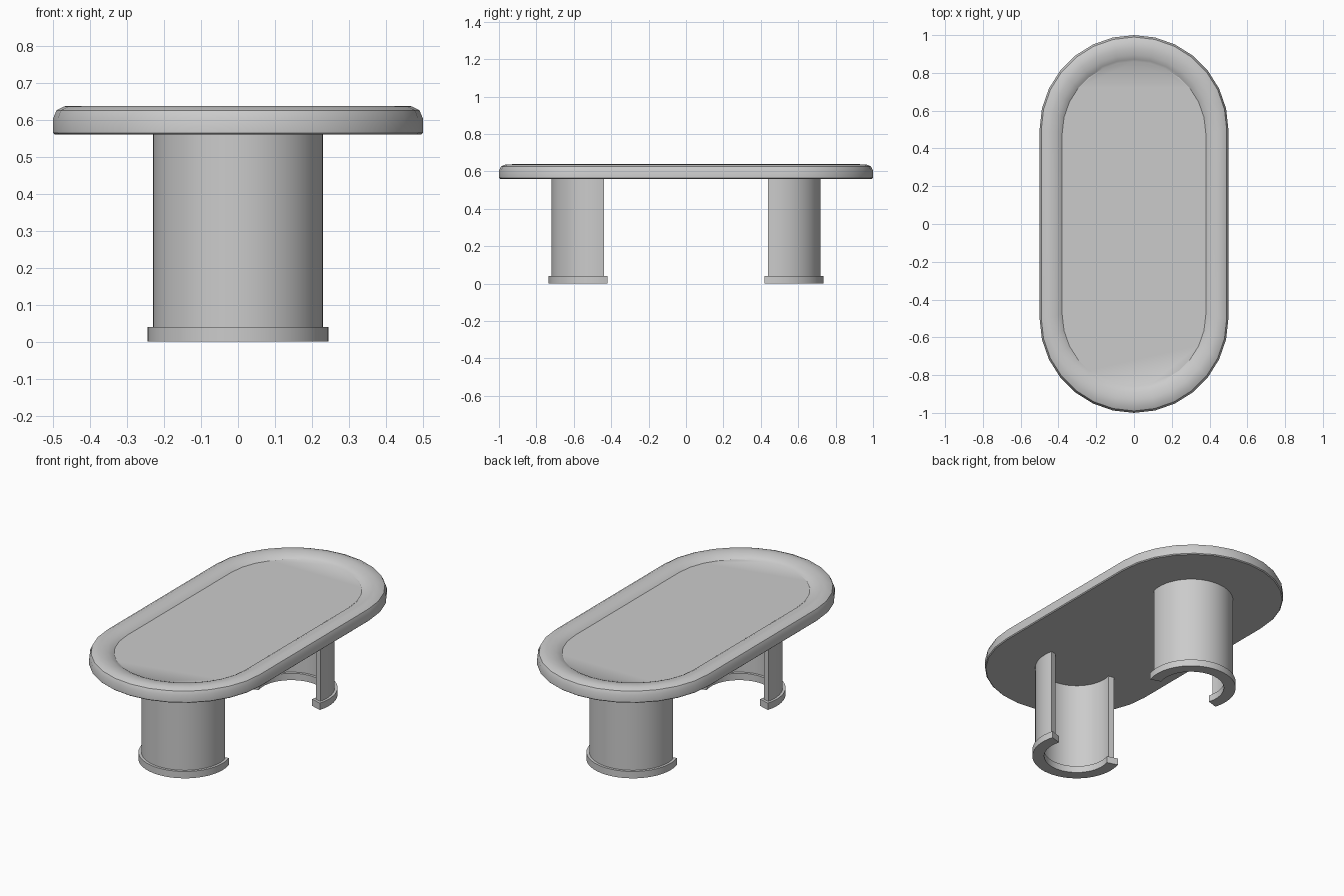
import bpy, bmesh, math

if "Cube" in bpy.data.objects:
    bpy.data.objects.remove(bpy.data.objects["Cube"])

def finish(bm, name, angle=35):
    bmesh.ops.recalc_face_normals(bm, faces=bm.faces)
    me = bpy.data.meshes.new(name)
    bm.to_mesh(me)
    bm.free()
    ob = bpy.data.objects.new(name, me)
    bpy.context.collection.objects.link(ob)
    bpy.ops.object.select_all(action='DESELECT')
    ob.select_set(True)
    bpy.context.view_layer.objects.active = ob
    bpy.ops.object.shade_smooth_by_angle(angle=math.radians(angle))
    return ob

def stadium(r, cy, z, n=14):
    pts = []
    for sign, start in ((1, 0), (-1, math.pi)):
        for i in range(n + 1):
            a = start + math.pi * i / n
            pts.append((r * math.cos(a), sign * cy + r * math.sin(a), z))
    return pts

# table top: oval outline lofted through the rounded raised rim profile
def table_top():
    profile = [(0.495, 0.56), (0.5, 0.565), (0.5, 0.605), (0.491, 0.626),
               (0.47, 0.637), (0.44, 0.638), (0.41, 0.632),
               (0.39, 0.622), (0.38, 0.614)]
    bm = bmesh.new()
    rings = []
    for r, z in profile:
        cy = 0.5 - 0.02 * (0.5 - r) / 0.12
        rings.append([bm.verts.new(p) for p in stadium(r, cy, z)])
    n = len(rings[0])
    for a, b in zip(rings, rings[1:]):
        for i in range(n):
            j = (i + 1) % n
            bm.faces.new((a[i], a[j], b[j], b[i]))
    bm.faces.new(rings[0])
    bm.faces.new(rings[-1])
    finish(bm, "table_top")

# C-shaped shell, open toward the middle of the table
def shell(name, side, r_out, r_in, z0, z1, extra, n=32):
    bm = bmesh.new()
    rows = []
    for i in range(n + 1):
        a = math.radians(-extra + (180 + 2 * extra) * i / n)
        c, s = math.cos(a), math.sin(a)
        rows.append([bm.verts.new((r * c, side * (0.49 + r * s), z))
                     for r, z in ((r_out, z0), (r_out, z1), (r_in, z1), (r_in, z0))])
    for a, b in zip(rows, rows[1:]):
        for k in range(4):
            m = (k + 1) % 4
            bm.faces.new((a[k], a[m], b[m], b[k]))
    bm.faces.new(rows[0])
    bm.faces.new(rows[-1])
    finish(bm, name)

table_top()
# curved legs with wider foot bands
for label, side in (("front", -1), ("back", 1)):
    shell(label + "_leg", side, 0.23, 0.195, 0.03, 0.562, 13)
    shell(label + "_foot", side, 0.245, 0.18, 0.0, 0.04, 17)
